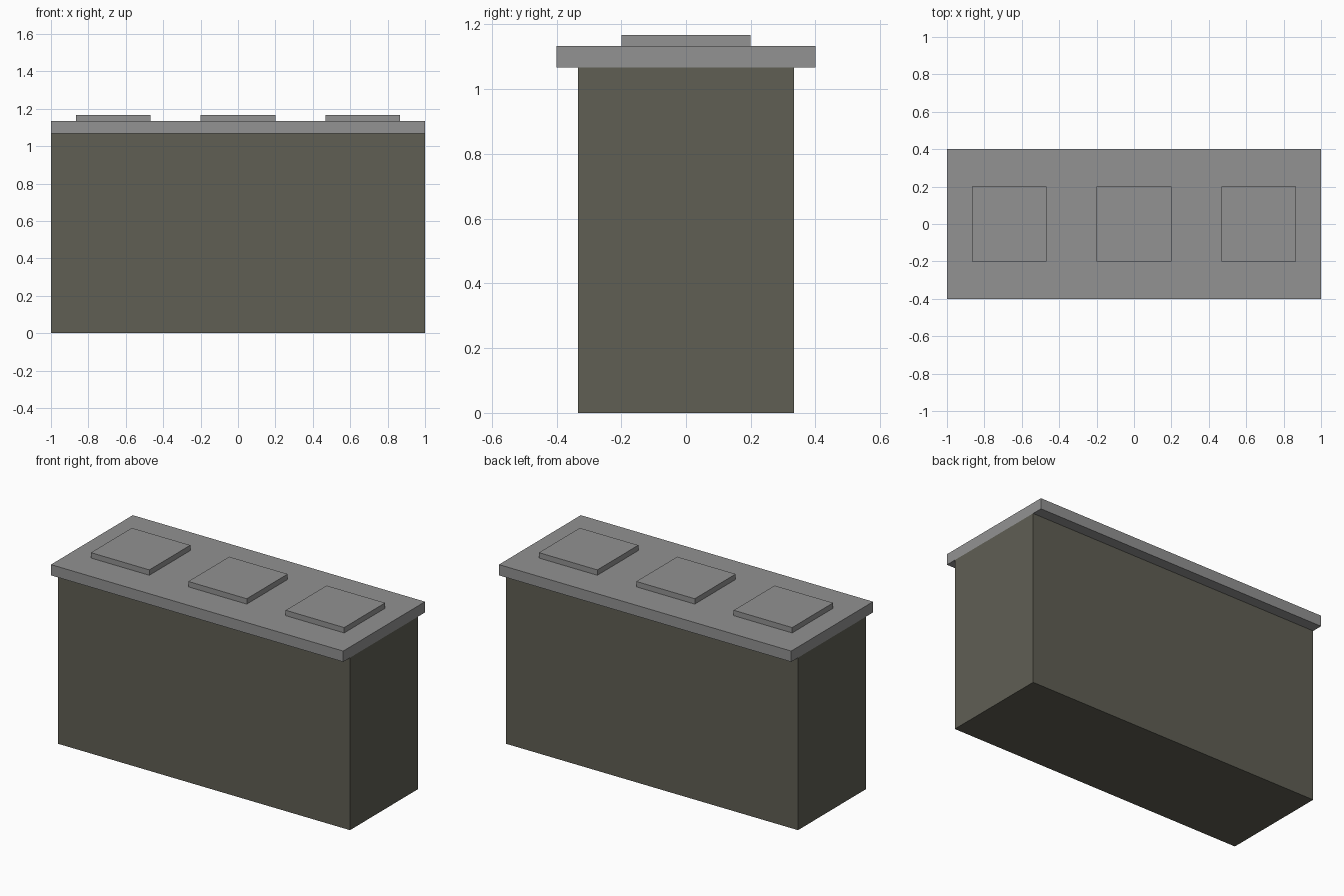
import bpy

if "Cube" in bpy.data.objects:
    bpy.data.objects.remove(bpy.data.objects["Cube"])


def material(name, color):
    m = bpy.data.materials.new(name)
    m.diffuse_color = (*color, 1.0)
    m.use_nodes = True
    m.node_tree.nodes["Principled BSDF"].inputs["Base Color"].default_value = m.diffuse_color
    return m


def box(name, x, y, z, mat):
    """Axis-aligned box from (min, max) ranges."""
    centre = [(a + b) / 2 for a, b in (x, y, z)]
    size = [b - a for a, b in (x, y, z)]
    bpy.ops.mesh.primitive_cube_add(size=1, location=centre)
    ob = bpy.context.object
    ob.name = name
    ob.scale = size
    bpy.ops.object.transform_apply(location=False, rotation=False, scale=True)
    ob.data.materials.append(mat)
    return ob


body_mat = material("dark olive grey", (0.115, 0.113, 0.088))
top_mat = material("light grey", (0.287, 0.287, 0.287))

# Solid base block
box("base_block", (-1, 1), (-1 / 3, 1 / 3), (0, 1.0667), body_mat)

# Overhanging top slab
box("top_slab", (-1, 1), (-0.4, 0.4), (1.0667, 1.1333), top_mat)

# Three raised square plates
for side, cx in (("left", -2 / 3), ("middle", 0), ("right", 2 / 3)):
    box(f"{side}_plate", (cx - 0.2, cx + 0.2), (-0.2, 0.2), (1.1333, 1.1667), top_mat)
